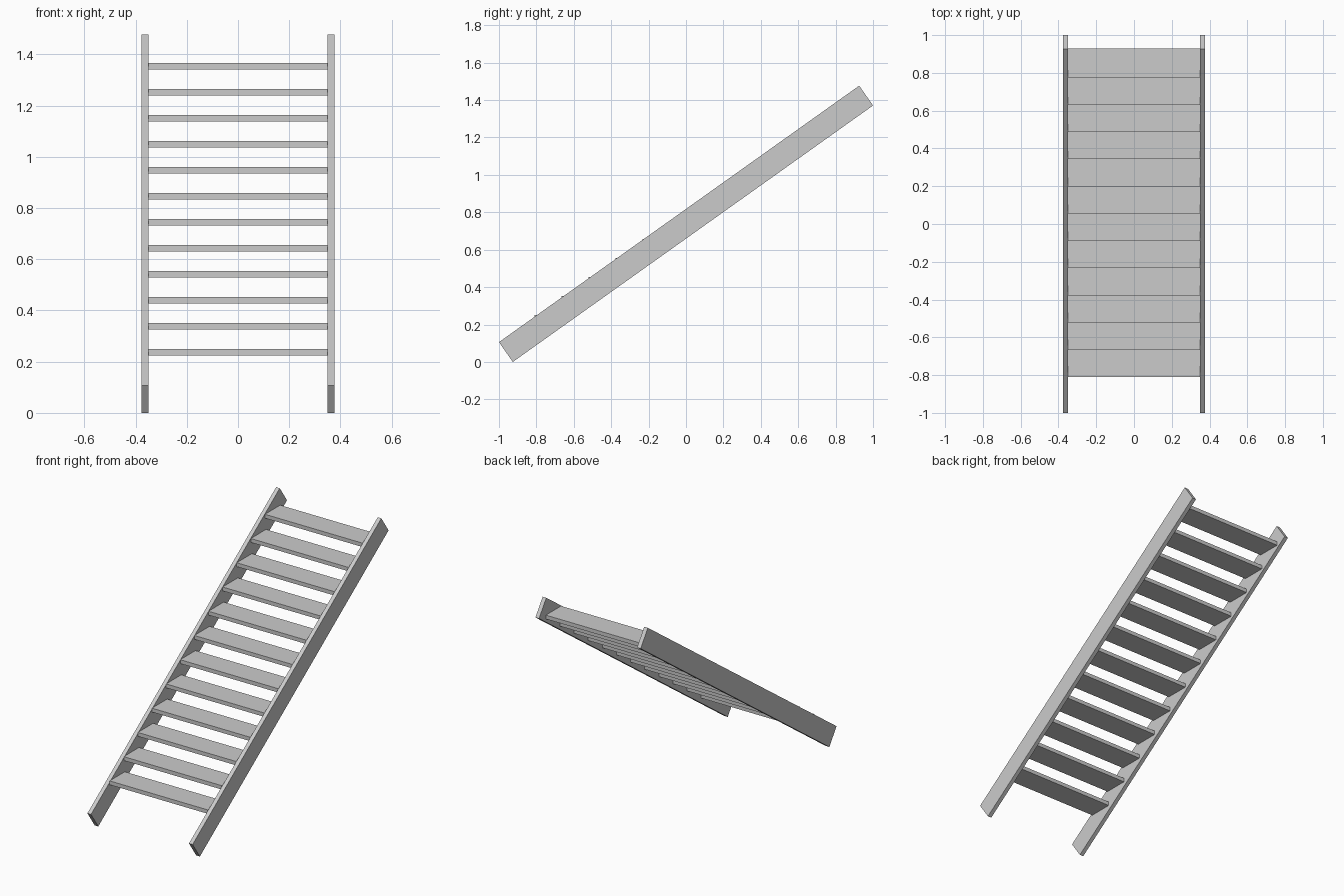
import bpy

if "Cube" in bpy.data.objects:
    bpy.data.objects.remove(bpy.data.objects["Cube"])

def extrude_profile(name, profile, x0, x1):
    """Prism from a (y, z) profile, spanning x0..x1."""
    n = len(profile)
    verts = [(x, y, z) for x in (x0, x1) for y, z in profile]
    faces = [tuple(reversed(range(n))), tuple(range(n, 2 * n))]
    faces += [(i, (i + 1) % n, n + (i + 1) % n, n + i) for i in range(n)]
    mesh = bpy.data.meshes.new(name)
    mesh.from_pydata(verts, [], faces)
    obj = bpy.data.objects.new(name, mesh)
    bpy.context.collection.objects.link(obj)
    return obj

INNER, OUTER = 0.35, 0.376

# Sloping side stringers
side = [(-0.926, 0.0), (1.0, 1.371), (0.926, 1.477), (-1.0, 0.106)]
extrude_profile("right_stringer", side, INNER, OUTER)
extrude_profile("left_stringer", side, -OUTER, -INNER)

# Twelve flat treads
DEPTH, THICK = 0.155, 0.025
for i in range(12):
    y, top = -0.81 + i * 0.1441, 0.25 + i * 0.1015
    tread = [(y, top - THICK), (y + DEPTH, top - THICK), (y + DEPTH, top), (y, top)]
    extrude_profile(f"tread_{i + 1}", tread, -INNER, INNER)
